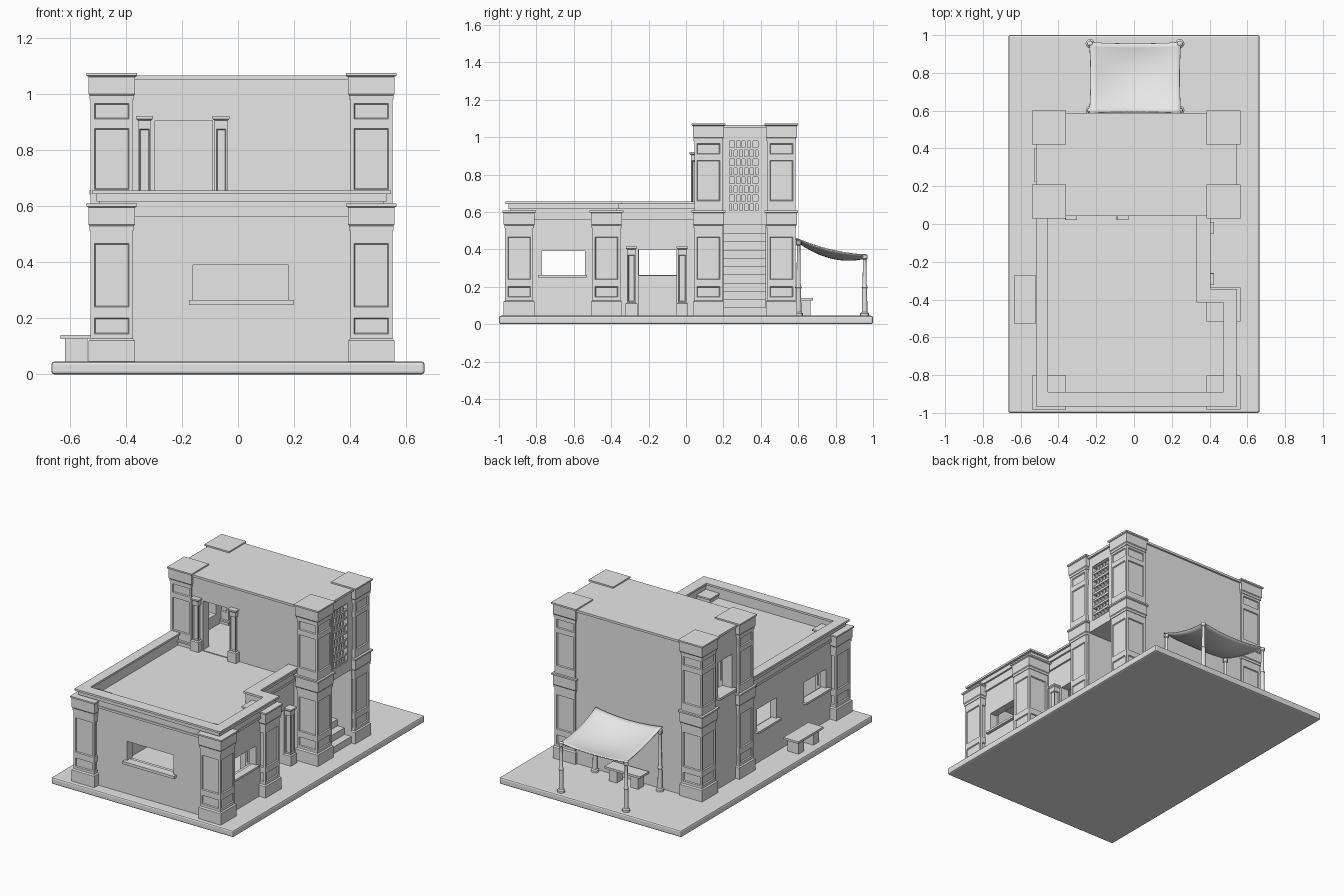
import bpy, bmesh, math

if "Cube" in bpy.data.objects:
    bpy.data.objects.remove(bpy.data.objects["Cube"])

GREY = (0.8, 0.8, 0.8, 1)
plaster = bpy.data.materials.new("plain_grey")
plaster.use_nodes = True
plaster.diffuse_color = GREY
plaster.node_tree.nodes["Principled BSDF"].inputs["Base Color"].default_value = GREY
G = 0.045  # ground slab top
DECK = 0.575  # terrace level


def finish(name, bm):
    bmesh.ops.recalc_face_normals(bm, faces=bm.faces)
    me = bpy.data.meshes.new(name)
    bm.to_mesh(me)
    bm.free()
    me.materials.append(plaster)
    ob = bpy.data.objects.new(name, me)
    bpy.context.collection.objects.link(ob)
    return ob


def prism(name, pts, z0, z1):
    bm = bmesh.new()
    low = [bm.verts.new((x, y, z0)) for x, y in pts]
    top = [bm.verts.new((x, y, z1)) for x, y in pts]
    bm.faces.new(low)
    bm.faces.new(top)
    n = len(pts)
    for i in range(n):
        j = (i + 1) % n
        bm.faces.new((low[i], low[j], top[j], top[i]))
    return finish(name, bm)


def box(name, x0, x1, y0, y1, z0, z1):
    return prism(name, [(x0, y0), (x1, y0), (x1, y1), (x0, y1)], z0, z1)


def activate(ob):
    bpy.ops.object.select_all(action='DESELECT')
    ob.select_set(True)
    bpy.context.view_layer.objects.active = ob


def cut(ob, cutter):
    mod = ob.modifiers.new("opening", 'BOOLEAN')
    mod.operation, mod.solver, mod.object = 'DIFFERENCE', 'EXACT', cutter
    activate(ob)
    bpy.ops.object.modifier_apply(modifier=mod.name)
    bpy.data.objects.remove(cutter)


def stack(name, cx, cy, levels, panels=(), margin=0.02):
    """Stepped column from (z, width, depth) rings; listed segments get sunken panels."""
    bm = bmesh.new()
    rings = [[bm.verts.new((cx + sx * w / 2, cy + sy * d / 2, z))
              for sx, sy in ((-1, -1), (1, -1), (1, 1), (-1, 1))] for z, w, d in levels]
    bm.faces.new(rings[0])
    bm.faces.new(rings[-1])
    sunk = []
    for k in range(len(rings) - 1):
        for i in range(4):
            j = (i + 1) % 4
            f = bm.faces.new((rings[k][i], rings[k][j], rings[k + 1][j], rings[k + 1][i]))
            if k in panels:
                sunk.append(f)
    bmesh.ops.recalc_face_normals(bm, faces=bm.faces)
    if sunk:
        bmesh.ops.inset_individual(bm, faces=sunk, thickness=margin)
        bmesh.ops.inset_individual(bm, faces=sunk, thickness=0.005, depth=-0.007)
    return finish(name, bm)


# Ground slab
slab = box("ground_slab", -0.665, 0.665, -1, 1, 0, G)
bev = slab.modifiers.new("soft_edge", 'BEVEL')
bev.width, bev.segments = 0.01, 2


# Single-storey wing, L-shaped in plan
def outer(o):
    return [(-0.485 - o, 0.06), (-0.485 - o, -0.93 - o), (0.51 + o, -0.93 - o),
            (0.51 + o, -0.38 + o), (0.37 + o, -0.38 + o), (0.37 + o, 0.06)]


def inner(i):
    return [(-0.455 - i, 0.061), (-0.455 - i, -0.89 - i), (0.475 + i, -0.89 - i),
            (0.475 + i, -0.415 + i), (0.33 + i, -0.415 + i), (0.33 + i, 0.061)]


wing = prism("wing_walls", outer(0), G - 0.005, DECK)
room = inner(-0.015)
room[0], room[-1] = (room[0][0], 0.02), (room[-1][0], 0.02)
cut(wing, prism("room_cutter", room, 0.03, 0.53))
cut(wing, box("front_window_cutter", -0.16, 0.18, -1, -0.8, 0.26, 0.39))
cut(wing, box("side_window_cutter", -0.7, 0.7, -0.77, -0.54, 0.26, 0.39))
cut(wing, box("rear_window_cutter", -0.7, -0.3, -0.25, -0.05, 0.26, 0.40))
cut(wing, box("door_cutter", 0.2, 0.5, -0.255, -0.05, 0.03, 0.40))

# Window sills
box("front_sill", -0.175, 0.2, -0.955, -0.9, 0.246, 0.264)
box("left_sill", 0.48, 0.53, -0.79, -0.53, 0.25, 0.264)
box("right_front_sill", -0.51, -0.45, -0.79, -0.53, 0.25, 0.264)
box("right_rear_sill", -0.51, -0.45, -0.27, -0.03, 0.25, 0.264)

# Cornice bands and parapet cap
for part, z0, z1, o, i in (("string_band", 0.56, 0.575, 0.012, 0.005),
                           ("parapet", 0.575, 0.615, 0.008, 0.01),
                           ("cornice", 0.615, 0.642, 0.02, 0.01),
                           ("parapet_cap", 0.642, 0.655, 0.035, 0)):
    prism(part, outer(o) + inner(i)[::-1], z0, z1)

# Two-storey tower with upper room, stair alcove and openings
tower = box("tower_walls", -0.505, 0.53, 0.055, 0.575, G - 0.005, 1.05)
cut(tower, box("upper_room_cutter", -0.43, 0.2, 0.12, 0.51, DECK + 0.005, 1.0))
cut(tower, box("upper_door_cutter", -0.295, -0.09, 0, 0.2, DECK + 0.005, 0.905))
cut(tower, box("upper_window_cutter", -0.6, -0.35, 0.24, 0.385, 0.655, 0.88))
cut(tower, box("stair_cutter", -0.06, 0.6, 0.2, 0.425, 0.03, 0.53))
cut(tower, box("lattice_cutter", 0.46, 0.6, 0.232, 0.385, 0.6, 0.985))
box("tower_roof", -0.518, 0.543, 0.043, 0.587, 1.05, 1.065)
box("tower_window_sill", -0.53, -0.46, 0.225, 0.4, 0.64, 0.656)

# Stairs rising through the alcove
for k in range(11):
    x = 0.53 - k * 0.05
    box("stair_step", x - 0.05, x, 0.2, 0.425, G, G + 0.044 * (k + 1))

# Lattice screen of rails with staggered uprights
ROWS = 8
pitch = 0.385 / ROWS
for r in range(ROWS + 1):
    z = 0.6 + r * pitch
    box("lattice_rail", 0.49, 0.524, 0.23, 0.387, z - 0.007, z + 0.007)
    if r < ROWS:
        for c in range(5 - r % 2):
            y = 0.25 + (c + 0.5 * (r % 2)) * 0.029
            box("lattice_upright", 0.495, 0.52, y - 0.006, y + 0.006, z, z + pitch)


# Paneled pillars
def tier(z, height, zs, base):
    b, w, s, l = 0.15, 0.165, 0.158, 0.18
    top = z + height
    rings = [(z, w, w), (z + 0.075, w, w), (z + 0.082, b, b)] if base else [(z, b, b)]
    rings += [(q, b, b) for q in zs]
    rings += [(top - 0.095, b, b), (top - 0.095, s, s), (top - 0.08, s, s), (top - 0.075, w, w),
              (top - 0.014, w, w), (top - 0.01, l, l), (top, l, l)]
    return rings


lower = tier(G, 0.563, (0.13, 0.215, 0.225, 0.48), True)
upper = tier(0.608, 0.466, (0.645, 0.89, 0.895), False)
for side, x in (("right", -0.45), ("left", 0.475)):
    stack(side + "_front_pillar", x, -0.892, lower, (3, 5))
    for place, y in (("tower_front", 0.12), ("tower_back", 0.51)):
        stack(f"{side}_{place}_pillar", x, y, lower, (3, 5))
        stack(f"{side}_{place}_upper_pillar", x, y, upper, (1, 3))
stack("porch_pillar", 0.475, -0.425, lower, (3, 5))


# Door pilasters
def pilaster(name, cx, cy, z0, z1, facing_x):
    rings = [(z0, 0.063, 0.06), (z0 + 0.065, 0.063, 0.06), (z0 + 0.07, 0.046, 0.045),
             (z1 - 0.04, 0.046, 0.045), (z1 - 0.016, 0.046, 0.045), (z1 - 0.01, 0.06, 0.06), (z1, 0.06, 0.06)]
    if facing_x:
        rings = [(z, d, w) for z, w, d in rings]
    stack(name, cx, cy, rings, (2,), 0.008)


for n, y in enumerate((-0.292, -0.02)):
    pilaster(f"porch_pilaster_{n}", 0.393, y, G, 0.415, True)
for n, x in enumerate((-0.333, -0.06)):
    pilaster(f"terrace_pilaster_{n}", x, 0.05, DECK, 0.92, False)


# Benches
def bench(name, x0, x1, y0, y1, along_x):
    box(name + "_seat", x0, x1, y0, y1, 0.126, 0.14)
    for t in (0.2, 0.8):
        if along_x:
            m = x0 + (x1 - x0) * t
            box(name + "_leg", m - 0.028, m + 0.028, y0 + 0.015, y1 - 0.015, G, 0.126)
        else:
            m = y0 + (y1 - y0) * t
            box(name + "_leg", x0 + 0.015, x1 - 0.015, m - 0.028, m + 0.028, G, 0.126)


bench("side_bench", -0.632, -0.522, -0.53, -0.27, False)
bench("back_bench", -0.14, 0.12, 0.588, 0.68, True)


# Canopy poles, turned from a profile
def pole(name, cx, cy, top):
    profile = [(G, 0.024), (0.058, 0.024), (0.064, 0.015), (0.19, 0.013), (0.195, 0.016), (0.21, 0.011),
               (top - 0.03, 0.009), (top - 0.025, 0.015), (top - 0.005, 0.015), (top, 0.006)]
    bm = bmesh.new()
    rings = [[bm.verts.new((cx + r * math.cos(a * math.pi / 6), cy + r * math.sin(a * math.pi / 6), z))
              for a in range(12)] for z, r in profile]
    bm.faces.new(rings[0])
    bm.faces.new(rings[-1])
    for p, q in zip(rings, rings[1:]):
        for i in range(12):
            bm.faces.new((p[i], p[i - 1], q[i - 1], q[i]))
    activate(finish(name, bm))
    bpy.ops.object.shade_smooth_by_angle()


for n, x in enumerate((-0.232, 0.243)):
    pole(f"canopy_inner_pole_{n}", x, 0.602, 0.45)
    pole(f"canopy_outer_pole_{n}", x, 0.955, 0.375)

# Sagging cloth canopy
bm = bmesh.new()
bmesh.ops.create_grid(bm, x_segments=16, y_segments=16, size=1)
for v in bm.verts:
    u, w = v.co.x, v.co.y
    su, sw = 1 - u * u, 1 - w * w
    v.co = (0.006 + u * (0.243 - 0.008 * sw), 0.775 + w * (0.188 - 0.008 * su),
            0.418 - 0.045 * w - 0.018 * (su + sw) - 0.025 * su * sw)
cloth = finish("canopy_cloth", bm)
thick = cloth.modifiers.new("thickness", 'SOLIDIFY')
thick.thickness = 0.006
activate(cloth)
bpy.ops.object.shade_smooth_by_angle()
